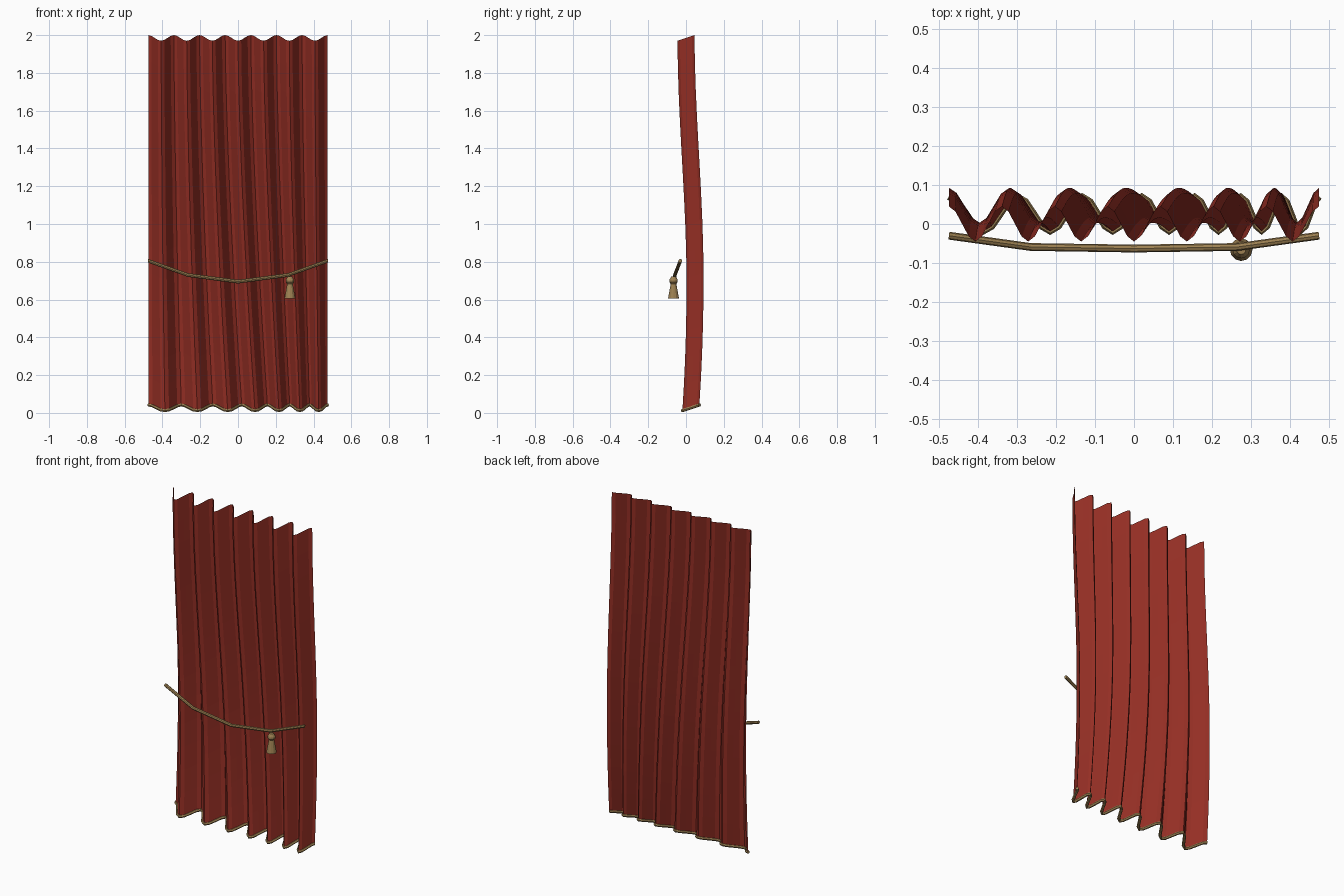
import bpy, bmesh, math

cube = bpy.data.objects.get("Cube")
if cube:
    bpy.data.objects.remove(cube, do_unlink=True)

HALF = 0.475       # half the curtain width
PLEATS = 7
STEPS = 8          # facets per pleat
ROWS = 14
DEPTH = 0.045      # half the pleat depth


def material(name, rgb):
    m = bpy.data.materials.new(name)
    m.use_nodes = True
    m.diffuse_color = (*rgb, 1)
    m.node_tree.nodes["Principled BSDF"].inputs["Base Color"].default_value = (*rgb, 1)
    return m


red = material("red cloth", (0.30, 0.028, 0.018))
gold = material("old gold", (0.34, 0.22, 0.085))


def add_object(name, bm, mat):
    mesh = bpy.data.meshes.new(name)
    bm.to_mesh(mesh)
    bm.free()
    obj = bpy.data.objects.new(name, mesh)
    bpy.context.collection.objects.link(obj)
    mesh.materials.append(mat)
    return obj


def cloth_point(u, t):
    """Point on the curtain: u runs across, t runs from hem to top."""
    wave = math.cos(2 * math.pi * PLEATS * u)
    z = 0.027 + 1.958 * t
    if z > 0.7:                      # gentle backward belly
        s = min(1, max(0, (2 - z) / 1.3))
        sway = 0.048 * s * s * (3 - 2 * s)
    else:
        sway = 0.048 - 0.024 * ((0.7 - z) / 0.7) ** 2
    x = HALF * (2 * u - 1)
    x += 0.09 * (1 - t) ** 1.5 * math.sin(math.pi * u)   # folds drift sideways lower down
    return (x, sway + DEPTH * wave, z + 0.015 * wave)


def tube(name, points, radius, sides, mat):
    """Sweep a polygon along a mostly sideways path."""
    bm = bmesh.new()
    rings = []
    for i, p in enumerate(points):
        a, b = points[max(i - 1, 0)], points[min(i + 1, len(points) - 1)]
        dx, dy = b[0] - a[0], b[1] - a[1]
        n = math.hypot(dx, dy)
        nx, ny = -dy / n, dx / n
        ring = []
        for k in range(sides):
            ang = 2 * math.pi * k / sides
            c, s = radius * math.cos(ang), radius * math.sin(ang)
            ring.append(bm.verts.new((p[0] + nx * c, p[1] + ny * c, p[2] + s)))
        rings.append(ring)
    for r, q in zip(rings, rings[1:]):
        for k in range(sides):
            j = (k + 1) % sides
            bm.faces.new((r[k], r[j], q[j], q[k]))
    bm.faces.new(rings[0])
    bm.faces.new(rings[-1])
    bmesh.ops.recalc_face_normals(bm, faces=bm.faces)
    return add_object(name, bm, mat)


# Pleated cloth sheet
cols = PLEATS * STEPS
bm = bmesh.new()
grid = [[bm.verts.new(cloth_point(i / cols, j / ROWS)) for i in range(cols + 1)]
        for j in range(ROWS + 1)]
for j in range(ROWS):
    for i in range(cols):
        bm.faces.new((grid[j][i], grid[j][i + 1], grid[j + 1][i + 1], grid[j + 1][i]))
add_object("curtain", bm, red)

# Cord sewn along the hem
tube("hem_trim", [cloth_point(i / cols, 0) for i in range(cols + 1)], 0.009, 6, gold)

# Sagging tie rope across the front
tube("tie_rope", [(-HALF, -0.03, 0.805), (-0.265, -0.059, 0.73), (0, -0.063, 0.695),
                  (0.265, -0.059, 0.73), (HALF, -0.03, 0.805)], 0.01, 8, gold)

# Tassel: flared skirt, neck and knob, turned around a vertical axis
profile = [(0.029, 0.605), (0.015, 0.683), (0.022, 0.692), (0.022, 0.704), (0.012, 0.722)]
bm = bmesh.new()
SIDES = 12
rings = [[bm.verts.new((0.275 + r * math.cos(2 * math.pi * k / SIDES),
                        -0.066 + r * math.sin(2 * math.pi * k / SIDES), z))
          for k in range(SIDES)] for r, z in profile]
for lower, upper in zip(rings, rings[1:]):
    for k in range(SIDES):
        j = (k + 1) % SIDES
        bm.faces.new((lower[k], lower[j], upper[j], upper[k]))
bm.faces.new(rings[0])
bm.faces.new(rings[-1])
bmesh.ops.recalc_face_normals(bm, faces=bm.faces)
add_object("tassel", bm, gold)
